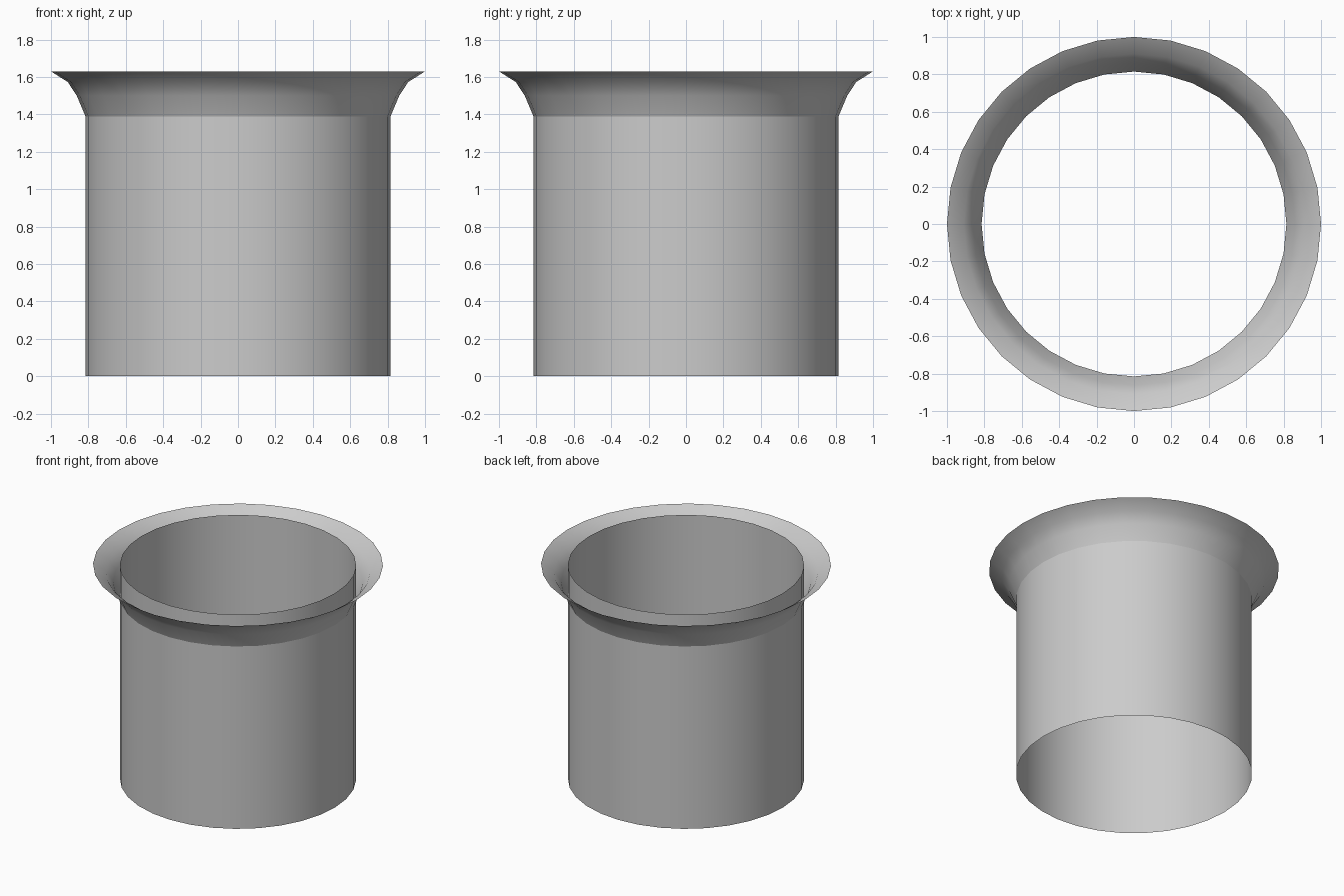
import bpy, bmesh
from math import cos, sin, pi, radians

if "Cube" in bpy.data.objects:
    bpy.data.objects.remove(bpy.data.objects["Cube"])

SIDES = 32


def lathe(name, profile):
    """Revolve an open (radius, z) profile into a smooth single-walled surface."""
    bm = bmesh.new()
    rings = [[bm.verts.new((r * cos(2 * pi * i / SIDES), r * sin(2 * pi * i / SIDES), z))
              for i in range(SIDES)] for r, z in profile]
    for a, b in zip(rings, rings[1:]):
        for i in range(SIDES):
            j = (i + 1) % SIDES
            bm.faces.new((a[i], a[j], b[j], b[i]))
    mesh = bpy.data.meshes.new(name)
    bm.to_mesh(mesh)
    bm.free()
    obj = bpy.data.objects.new(name, mesh)
    bpy.context.collection.objects.link(obj)
    bpy.ops.object.select_all(action='DESELECT')
    obj.select_set(True)
    bpy.context.view_layer.objects.active = obj
    bpy.ops.object.shade_smooth_by_angle(angle=radians(40))
    return obj


# Straight open tube, running the full height
lathe("tube", [(0.815, 0.0), (0.815, 1.63)])

# Flared collar around the top of the tube
lathe("flared_collar", [(0.815, 1.388), (0.862, 1.50), (0.91, 1.573), (1.0, 1.63)])
